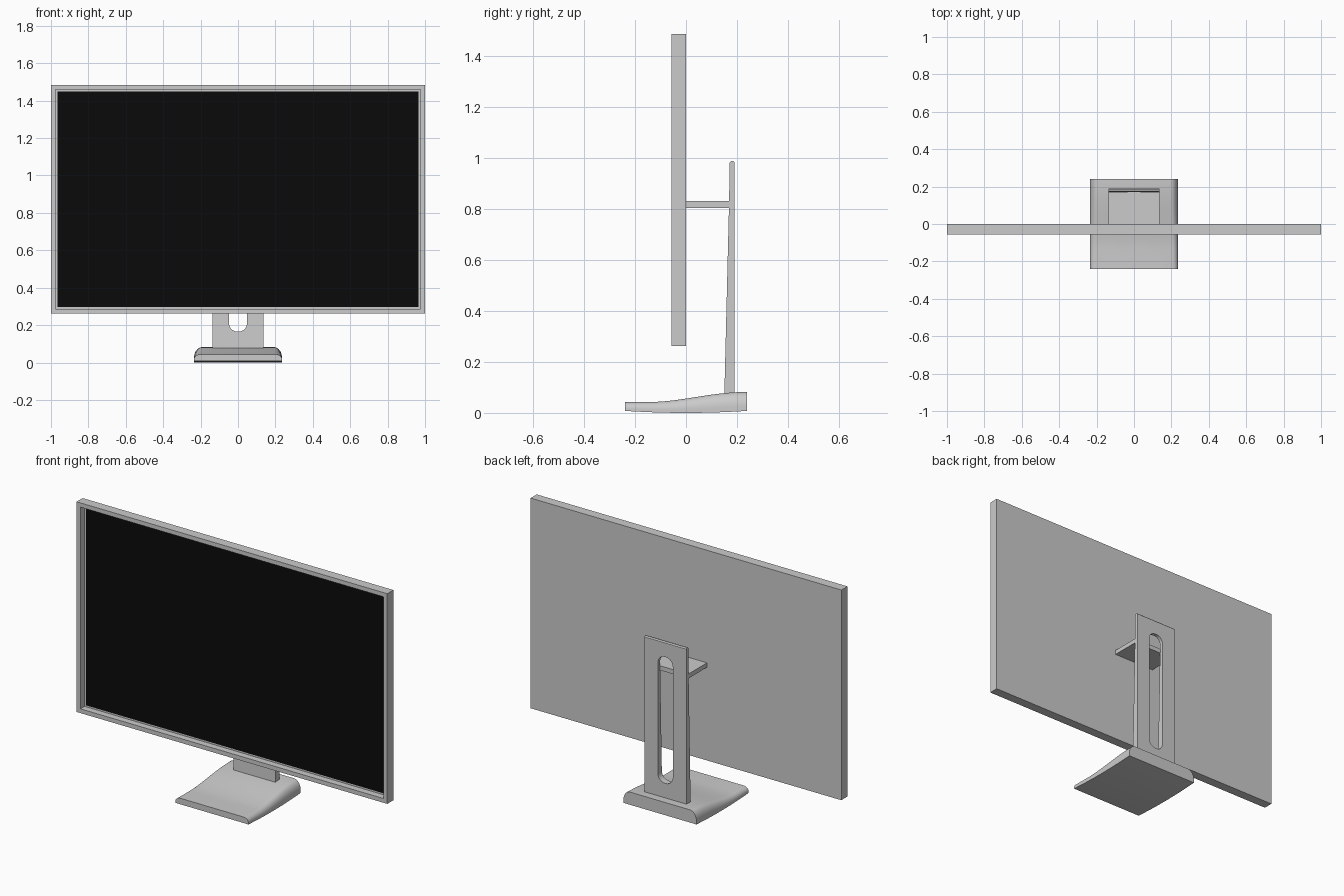
import bpy, bmesh, math

if "Cube" in bpy.data.objects:
    bpy.data.objects.remove(bpy.data.objects["Cube"])


def loft(name, sections):
    """Closed solid through matching rings of 3D points."""
    bm = bmesh.new()
    rings = [[bm.verts.new(p) for p in s] for s in sections]
    n = len(rings[0])
    for a, b in zip(rings, rings[1:]):
        for i in range(n):
            j = (i + 1) % n
            bm.faces.new((a[i], a[j], b[j], b[i]))
    bm.faces.new(rings[0])
    bm.faces.new(rings[-1])
    bmesh.ops.recalc_face_normals(bm, faces=bm.faces)
    mesh = bpy.data.meshes.new(name)
    bm.to_mesh(mesh)
    bm.free()
    obj = bpy.data.objects.new(name, mesh)
    bpy.context.collection.objects.link(obj)
    return obj


def box(name, x, y0, y1, z0, z1):
    ring = [(-x, z0), (x, z0), (x, z1), (-x, z1)]
    return loft(name, [[(px, y, pz) for px, pz in ring] for y in (y0, y1)])


def activate(obj):
    bpy.ops.object.select_all(action='DESELECT')
    obj.select_set(True)
    bpy.context.view_layer.objects.active = obj


def smooth(obj):
    activate(obj)
    bpy.ops.object.shade_smooth_by_angle(angle=math.radians(30))


# Display housing with a recessed front
housing = box("display_housing", 1.0, -0.056, 0.0, 0.262, 1.485)
bm = bmesh.new()
bm.from_mesh(housing.data)
front = min(bm.faces, key=lambda f: f.calc_center_median().y)
bmesh.ops.inset_region(bm, faces=[front], thickness=0.035)
inner = bmesh.ops.extrude_face_region(bm, geom=[front])["geom"]
bmesh.ops.translate(bm, vec=(0, 0.038, 0),
                    verts=[g for g in inner if isinstance(g, bmesh.types.BMVert)])
if front.is_valid:
    bm.faces.remove(front)
bmesh.ops.recalc_face_normals(bm, faces=bm.faces)
bm.to_mesh(housing.data)
bm.free()

# Black screen on the recess floor
screen = box("screen", 0.965, -0.021, -0.016, 0.297, 1.45)
black = bpy.data.materials.new("black_screen")
black.diffuse_color = (0.003, 0.003, 0.003, 1)
black.use_nodes = True
black.node_tree.nodes["Principled BSDF"].inputs["Base Color"].default_value = black.diffuse_color
screen.data.materials.append(black)

# Tapered upright, thin at the top
profile = [(0.19, 0.06), (0.19, 0.982), (0.184, 0.988), (0.177, 0.988),
           (0.171, 0.98), (0.169, 0.83), (0.15, 0.06)]
upright = loft("stand_upright", [[(x, y, z) for y, z in profile] for x in (-0.135, 0.135)])

# Rounded slot cut through the upright
r, hx, z0, z1 = 0.045, 0.048, 0.165, 0.90
slot = []
for cx, cz, start in ((hx - r, z1 - r, 0), (r - hx, z1 - r, 90),
                      (r - hx, z0 + r, 180), (hx - r, z0 + r, 270)):
    for i in range(9):
        t = math.radians(start + i * 90 / 8)
        slot.append((cx + r * math.cos(t), cz + r * math.sin(t)))
cutter = loft("slot_cutter", [[(x, y, z) for x, z in slot] for y in (0.1, 0.25)])
cutter.hide_render = True
mod = upright.modifiers.new("slot", 'BOOLEAN')
mod.object = cutter
mod.operation = 'DIFFERENCE'
mod.solver = 'EXACT'
activate(upright)
bpy.ops.object.modifier_apply(modifier=mod.name)
bpy.data.objects.remove(cutter)
smooth(upright)

# Shelf-like arm joining upright and display
box("mounting_arm", 0.135, -0.002, 0.172, 0.804, 0.83)


# Base: rounded upper edges, wave-shaped top, slightly bowed underside
def base_section(y):
    s = min(1, max(0, (y + 0.13) / 0.37))
    top = 0.043 + 0.039 * math.sin(s * math.pi / 2) ** 1.7
    low = 0.008 * min(1, abs(y / 0.24)) ** 2
    rx = 0.03 + 0.012 * s
    rz = 0.75 * (top - low)
    right = [(0.235 - rx + rx * math.cos(t), top - rz + rz * math.sin(t))
             for t in (math.radians(i * 90 / 8) for i in range(9))]
    ring = [(0.235, low)] + right
    ring += [(-x, z) for x, z in reversed(ring)]
    return [(x, y, z) for x, z in ring]


base = loft("base", [base_section(-0.24 + 0.48 * i / 24) for i in range(25)])
smooth(base)
